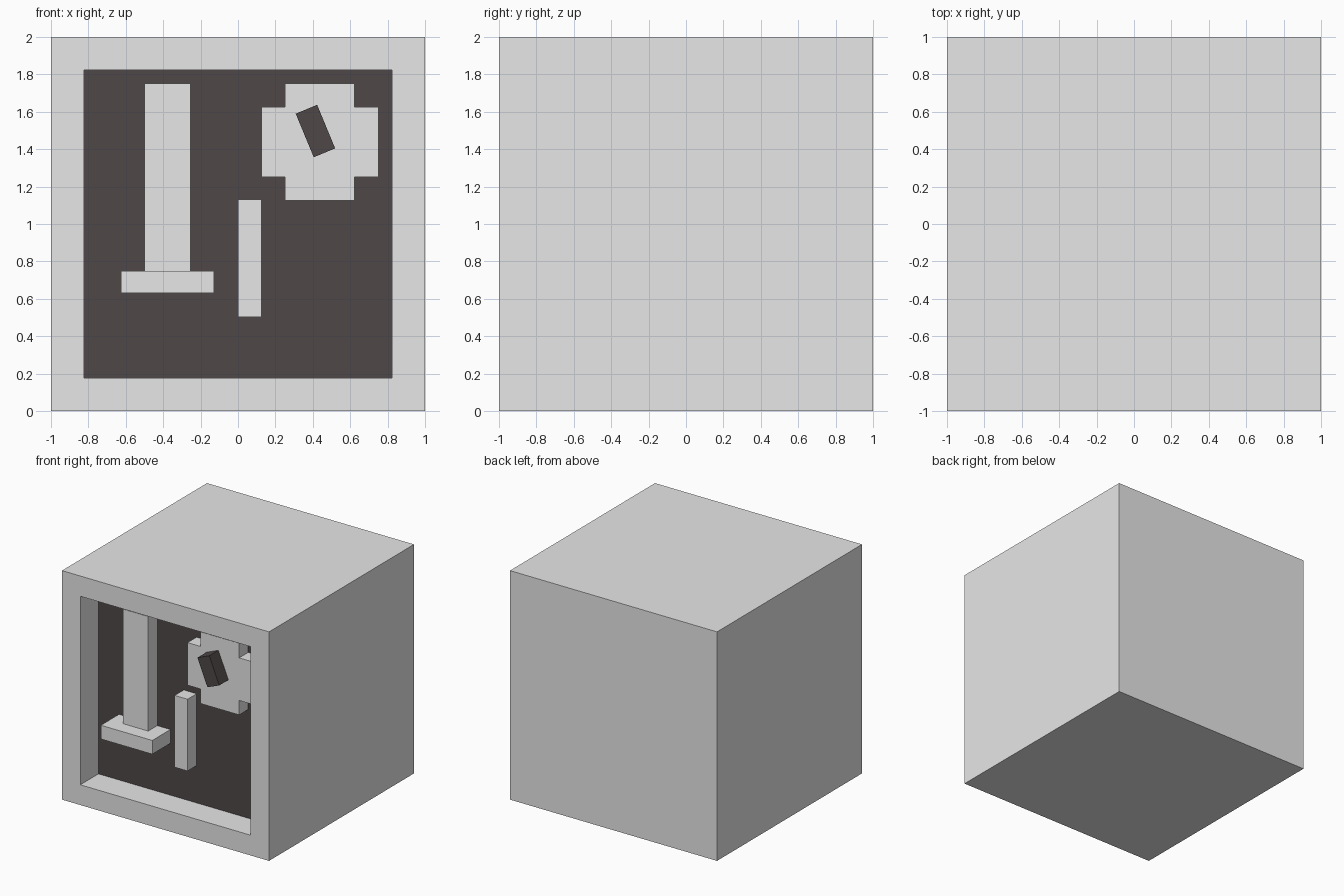
import bpy
import bmesh
from math import radians
from mathutils import Vector, Matrix

default = bpy.data.objects.get("Cube")
if default:
    bpy.data.objects.remove(default, do_unlink=True)


def make_material(name, color):
    mat = bpy.data.materials.new(name)
    mat.use_nodes = True
    mat.diffuse_color = color
    mat.node_tree.nodes["Principled BSDF"].inputs["Base Color"].default_value = color
    return mat


grey = make_material("light grey", (0.8, 0.8, 0.8, 1))
dark = make_material("dark brown grey", (0.081, 0.064, 0.064, 1))


def finish(name, bm, *mats):
    mesh = bpy.data.meshes.new(name)
    bmesh.ops.recalc_face_normals(bm, faces=bm.faces)
    bm.to_mesh(mesh)
    bm.free()
    for mat in mats:
        mesh.materials.append(mat)
    obj = bpy.data.objects.new(name, mesh)
    bpy.context.collection.objects.link(obj)
    return obj


def box(name, x, y, z, mat, tilt=0):
    """Box from (min, max) ranges, tilted about its own front-to-back axis."""
    centre = Vector([sum(r) / 2 for r in (x, y, z)])
    size = [r[1] - r[0] for r in (x, y, z)]
    bm = bmesh.new()
    bmesh.ops.create_cube(bm, size=1, matrix=Matrix.Diagonal((*size, 1)))
    obj = finish(name, bm, mat)
    obj.location = centre
    obj.rotation_euler.y = tilt
    return obj


FRONT, MIDDLE, BACK = -1, -0.875, -0.75

# Case: a cube with a square recess sunk into its front
bm = bmesh.new()
bmesh.ops.create_cube(bm, size=2, matrix=Matrix.Translation((0, 0, 1)))
bm.normal_update()
front = min(bm.faces, key=lambda f: f.calc_center_median().y)
bmesh.ops.inset_region(bm, faces=[front], thickness=0.25)
floor = bmesh.ops.extrude_face_region(bm, geom=[front])["geom"]
bmesh.ops.translate(bm, vec=(0, BACK - FRONT, 0),
                    verts=[v for v in floor if isinstance(v, bmesh.types.BMVert)])
if front.is_valid:
    bmesh.ops.delete(bm, geom=[front], context="FACES_ONLY")
# Recess walls and back are dark
for face in bm.faces:
    c = face.calc_center_median()
    inside = abs(c.x) < 0.8 and abs(c.z - 1) < 0.8
    face.material_index = int(inside and FRONT + 0.01 < c.y < BACK + 0.01)
finish("case", bm, grey, dark)

# Raised bars inside the recess
box("hanging_column", (-0.5, -0.255), (MIDDLE, BACK), (0.75, 1.75), grey)
box("column_foot", (-0.625, -0.128), (FRONT, BACK), (0.63, 0.75), grey)
box("upright_bar", (0, 0.125), (MIDDLE, BACK), (0.503, 1.13), grey)

# Notched dial plate: a square with its corners cut away
bm = bmesh.new()
half, arm = 0.3125, 0.186
corner = [(arm, half), (arm, arm), (half, arm)]
outline = []
for turn in range(4):
    rot = Matrix.Rotation(radians(-90 * turn), 2)
    outline += [rot @ Vector(p) for p in corner]
plate = bm.faces.new([bm.verts.new((0.4375 + p.x, MIDDLE, 1.4385 + p.y)) for p in outline])
geom = bmesh.ops.extrude_face_region(bm, geom=[plate], use_keep_orig=True)["geom"]
bmesh.ops.translate(bm, vec=(0, BACK - MIDDLE, 0),
                    verts=[v for v in geom if isinstance(v, bmesh.types.BMVert)])
finish("dial_plate", bm, grey)

# Tilted pointer standing out from the dial plate
box("pointer", (0.352, 0.476), (FRONT, MIDDLE), (1.371, 1.623), dark, radians(-22.5))
